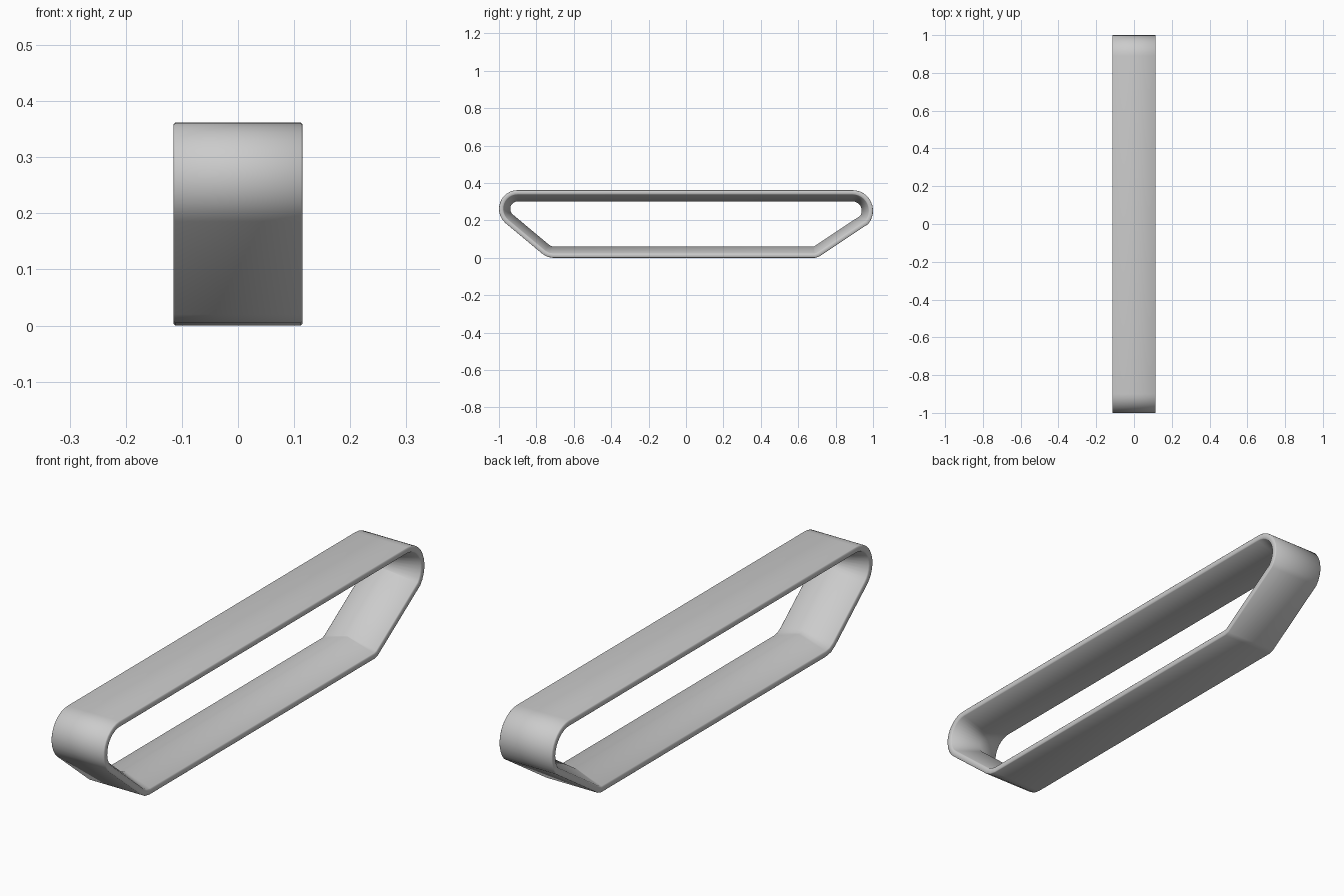
import bpy, bmesh
from math import radians, cos, sin
from mathutils import Vector

cube = bpy.data.objects.get("Cube")
if cube:
    bpy.data.objects.remove(cube, do_unlink=True)

grey = bpy.data.materials.new("light_grey")
grey.use_nodes = True
grey.diffuse_color = (0.6, 0.6, 0.6, 1)
grey.node_tree.nodes["Principled BSDF"].inputs["Base Color"].default_value = (0.6, 0.6, 0.6, 1)


def arc(cy, cz, r, start, end, steps=12):
    angles = [radians(start + (end - start) * i / steps) for i in range(steps + 1)]
    return [Vector((cy + r * cos(a), cz + r * sin(a))) for a in angles]


# Outer side outline of the belt, counter-clockwise in (y, z)
path = [Vector(p) for p in ((-0.766, 0.02), (-0.74, 0.005), (-0.71, 0), (0.69, 0), (0.71, 0.006))]
path += arc(0.89, 0.252, 0.11, -40, 90)
path += arc(-0.9, 0.262, 0.1, 90, 230)

# Belt cross-section (x, depth inwards): flat outside, thin rims, raised centre inside
half, rim, ridge, edge = 0.115, 0.024, 0.06, 0.003
right = [(half - edge, 0), (half, edge), (half, rim - edge), (half - edge, rim)]
section = [(0, 0)] + right + [(0, ridge)] + [(-x, d) for x, d in reversed(right)]


def inward(i):
    """Mitred inward direction at an outline point."""
    before = (path[i] - path[i - 1]).normalized()
    after = (path[(i + 1) % len(path)] - path[i]).normalized()
    n1, n2 = Vector((-before.y, before.x)), Vector((-after.y, after.x))
    return (n1 + n2) / (1 + n1.dot(n2))


# Sweep the section round the closed outline
bm = bmesh.new()
rings = []
for i, p in enumerate(path):
    n = inward(i)
    rings.append([bm.verts.new((x, p.x + n.x * d, p.y + n.y * d)) for x, d in section])
for i, ring in enumerate(rings):
    following = rings[(i + 1) % len(rings)]
    for j in range(len(section)):
        k = (j + 1) % len(section)
        bm.faces.new((ring[j], ring[k], following[k], following[j]))
bmesh.ops.recalc_face_normals(bm, faces=bm.faces)
mesh = bpy.data.meshes.new("track_belt")
bm.to_mesh(mesh)
bm.free()
mesh.materials.append(grey)

belt = bpy.data.objects.new("track_belt", mesh)
bpy.context.collection.objects.link(belt)
bpy.context.view_layer.objects.active = belt
belt.select_set(True)
bpy.ops.object.shade_smooth_by_angle(angle=radians(50))
